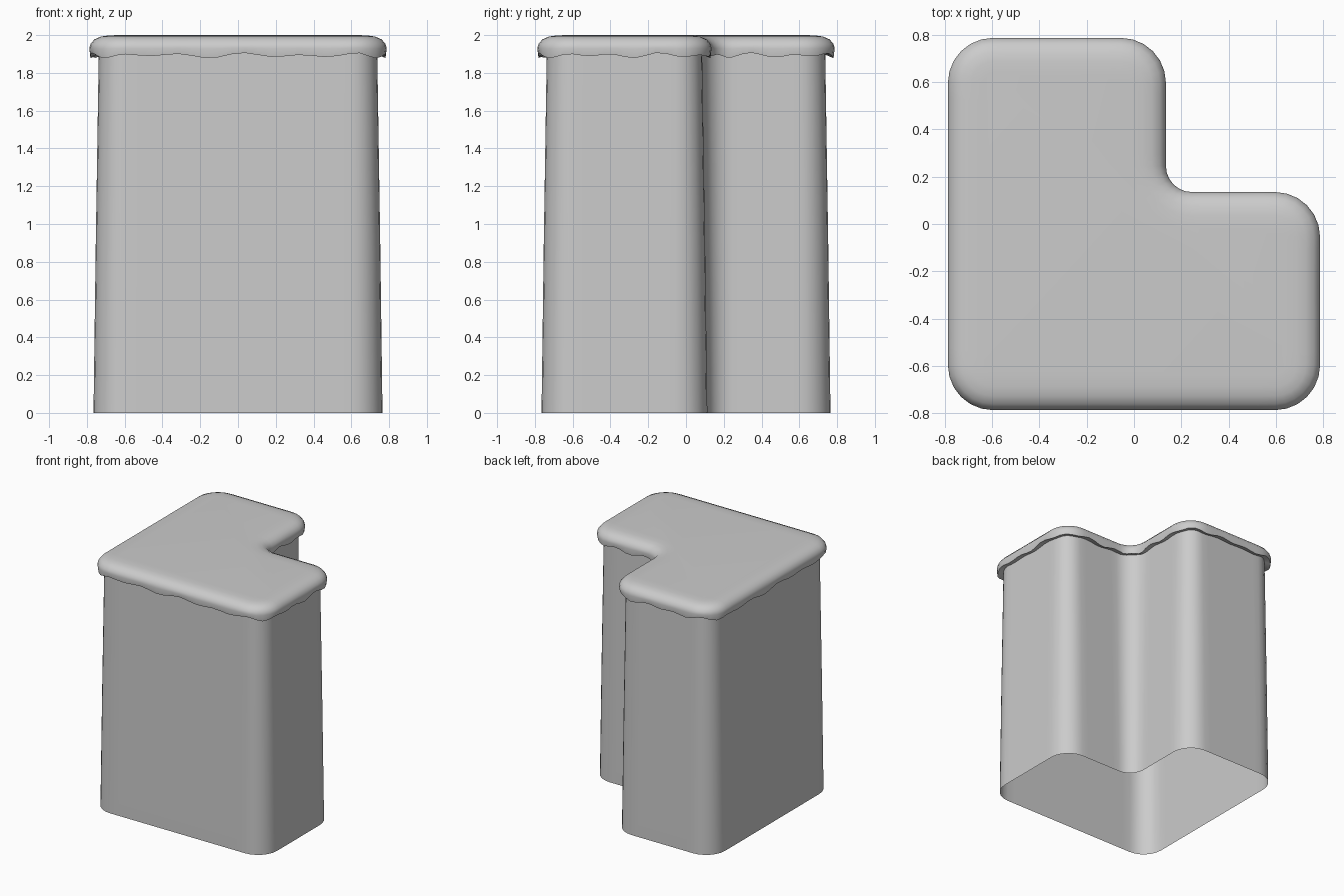
import bpy, bmesh, math
from mathutils import Vector

if "Cube" in bpy.data.objects:
    bpy.data.objects.remove(bpy.data.objects["Cube"])

H = 0.787      # half width of the cap at its widest
N = 0.135      # notch edge position
# L-shaped plan, counter-clockwise: x, y, corner radius, turn (+1 outer, -1 inner)
CORNERS = [(-H, -H, .19, 1), (H, -H, .19, 1), (H, N, .19, 1),
           (N, N, .11, -1), (N, H, .19, 1), (-H, H, .19, 1)]
SEG = 6


def outline(d):
    """Rounded L outline moved inwards by d, with straight runs subdivided."""
    arcs = []
    n = len(CORNERS)
    for i, (x, y, r, t) in enumerate(CORNERS):
        c = Vector((x, y))
        a = (c - Vector(CORNERS[i - 1][:2])).normalized()
        b = (Vector(CORNERS[(i + 1) % n][:2]) - c).normalized()
        centre = c - a * r + b * r
        rad = r - d * t
        arcs.append([centre + (-b * math.cos(k * math.pi / 2 / SEG)
                               + a * math.sin(k * math.pi / 2 / SEG)) * rad
                     for k in range(SEG + 1)])
    # arcs start perpendicular to the incoming edge
    pts = []
    for i, arc in enumerate(arcs):
        pts += arc
        nxt = arcs[(i + 1) % n][0]
        steps = max(2, round((Vector(CORNERS[(i + 1) % n][:2])
                              - Vector(CORNERS[i][:2])).length / 0.09))
        pts += [arc[-1].lerp(nxt, k / steps) for k in range(1, steps)]
    return pts


def wave(i, n):
    """Uneven drip height around the rim."""
    u = 2 * math.pi * i / n
    return 0.009 * math.sin(23 * u) + 0.006 * math.sin(14 * u + 1)


def shell(name, rings, mat, close_top):
    """Loft outline rings (inset, height, wave amount) from bottom to top."""
    bm = bmesh.new()
    loops = []
    for d, z, w in rings:
        pts = outline(d)
        loops.append([bm.verts.new((p.x, p.y, z + w * wave(i, len(pts))))
                      for i, p in enumerate(pts)])
    for lo, hi in zip(loops, loops[1:]):
        for i in range(len(lo)):
            j = (i + 1) % len(lo)
            bm.faces.new((lo[i], lo[j], hi[j], hi[i]))
    if close_top:
        bm.faces.new(loops[-1])
    me = bpy.data.meshes.new(name)
    bm.to_mesh(me)
    bm.free()
    me.materials.append(mat)
    ob = bpy.data.objects.new(name, me)
    bpy.context.collection.objects.link(ob)
    bpy.ops.object.select_all(action='DESELECT')
    ob.select_set(True)
    bpy.context.view_layer.objects.active = ob
    bpy.ops.object.shade_smooth_by_angle(angle=math.radians(50))
    return ob


grey = bpy.data.materials.new("plain grey")
grey.diffuse_color = (0.6, 0.6, 0.6, 1)
grey.use_nodes = True
grey.node_tree.nodes["Principled BSDF"].inputs["Base Color"].default_value = grey.diffuse_color

# Tapered wall, open underneath
shell("cliff_wall", [(.022, 0, 0), (.034, .9, 0), (.05, 1.92, 0)], grey, False)

# Overhanging cap with a ragged lip
shell("top_cap", [(.052, 1.905, .5), (.006, 1.892, 1), (0, 1.93, .2), (.006, 1.953, 0),
                  (.026, 1.977, 0), (.06, 1.992, 0), (.10, 1.998, 0), (.15, 2.0, 0)],
      grey, True)
